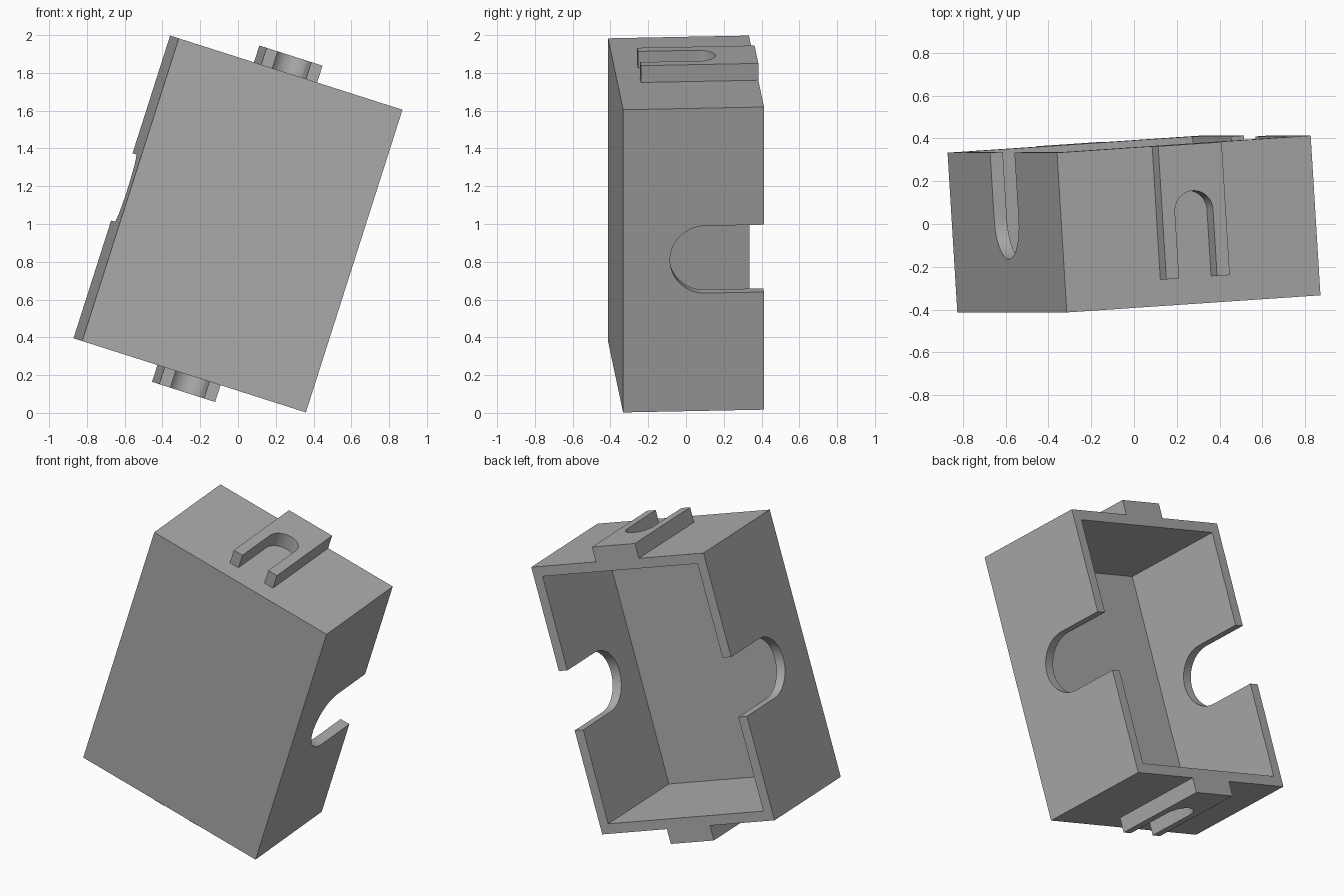
import bpy, bmesh, math
from mathutils import Matrix, Vector

cube = bpy.data.objects.get("Cube")
if cube:
    bpy.data.objects.remove(cube, do_unlink=True)

# All sizes are multiples of one design unit
K = 0.0623
WIDTH, DEPTH, HEIGHT, WALL = 20 * K, 12 * K, 27 * K, K
BACK = DEPTH / 2
POSE = (Matrix.Translation((0, 0, 1))
        @ Matrix.Rotation(math.radians(17.7), 4, 'Y')
        @ Matrix.Rotation(math.radians(3.68), 4, 'Z'))

grey = bpy.data.materials.new("plain grey")
grey.use_nodes = True
COLOUR = (0.42, 0.42, 0.42, 1)
grey.diffuse_color = COLOUR
grey.node_tree.nodes["Principled BSDF"].inputs["Base Color"].default_value = COLOUR


def prism(name, outline, offset):
    """Extrude a closed 3D outline along an offset vector."""
    bm = bmesh.new()
    face = bm.faces.new([bm.verts.new(p) for p in outline])
    cap = bmesh.ops.extrude_face_region(bm, geom=[face])
    moved = [v for v in cap["geom"] if isinstance(v, bmesh.types.BMVert)]
    bmesh.ops.translate(bm, verts=moved, vec=offset)
    bmesh.ops.recalc_face_normals(bm, faces=bm.faces)
    mesh = bpy.data.meshes.new(name)
    bm.to_mesh(mesh)
    bm.free()
    mesh.materials.append(grey)
    obj = bpy.data.objects.new(name, mesh)
    bpy.context.collection.objects.link(obj)
    return obj


def block(name, x, y, z):
    """Box from (min, max) pairs."""
    outline = [(a, b, z[0]) for a, b in ((x[0], y[0]), (x[1], y[0]), (x[1], y[1]), (x[0], y[1]))]
    return prism(name, outline, (0, 0, z[1] - z[0]))


def arc(cy, radius, sign, steps=32):
    """Half circle of (side, y) points bulging towards sign * y."""
    return [(-radius * math.cos(math.pi * i / steps),
             cy + sign * radius * math.sin(math.pi * i / steps)) for i in range(steps + 1)]


def cut(target, cutter):
    mod = target.modifiers.new("cut", 'BOOLEAN')
    mod.operation, mod.solver, mod.object = 'DIFFERENCE', 'EXACT', cutter
    bpy.context.view_layer.objects.active = target
    bpy.ops.object.modifier_apply(modifier=mod.name)
    bpy.data.objects.remove(cutter, do_unlink=True)


# Housing: a box hollowed from the back
hw, hh = WIDTH / 2, HEIGHT / 2
housing = block("housing", (-hw, hw), (-BACK, BACK), (-hh, hh))
cut(housing, block("cavity_cutter", (WALL - hw, hw - WALL), (WALL - BACK, BACK + K),
                   (WALL - hh, hh - WALL)))

# Round-ended finger notches through both side walls
r = 3 * K
notch = [(-r, BACK + K)] + arc(K, r, -1) + [(r, BACK + K)]
cut(housing, prism("notch_cutter", [(-hw - K, y, s) for s, y in notch], (WIDTH + 2 * K, 0, 0)))
parts = [housing]

# U-shaped clips on the top and bottom, open towards the front
half, front = 2.5 * K, 2 * K - BACK
clip = ([(-half, BACK), (-half, front), (-1.5 * K, front)] + arc(K, 1.5 * K, 1)
        + [(1.5 * K, front), (half, front), (half, BACK)])
for name, side in (("top_clip", 1), ("bottom_clip", -1)):
    parts.append(prism(name, [(x, y, side * hh) for x, y in clip], (0, 0, side * 1.5 * K)))

# Tilt everything into place and smooth only the curved walls
bpy.ops.object.select_all(action='DESELECT')
for obj in parts:
    obj.matrix_world = POSE
    obj.select_set(True)
bpy.context.view_layer.objects.active = housing
bpy.ops.object.shade_smooth_by_angle(angle=math.radians(30))
